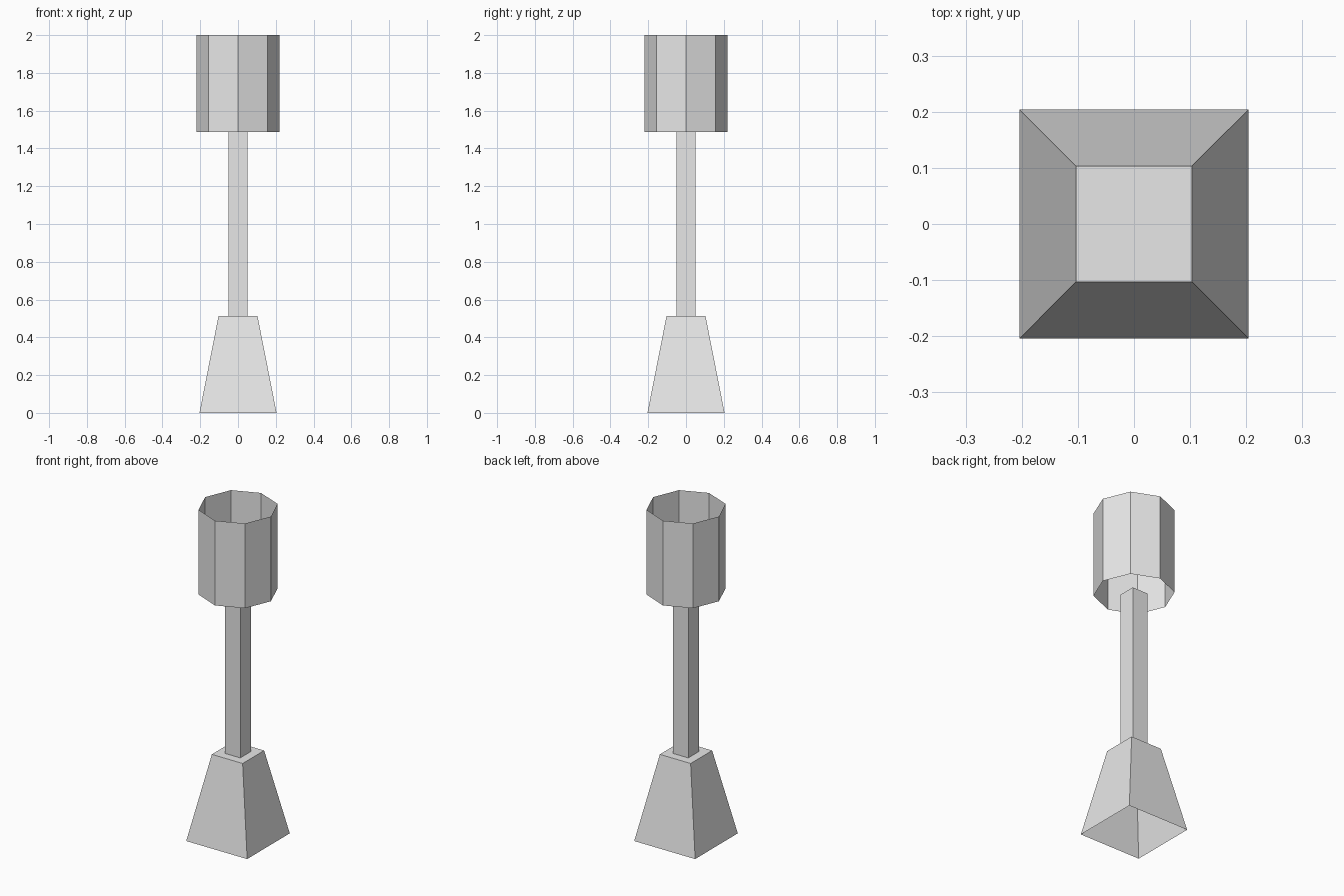
import bpy
import bmesh
from math import cos, sin, pi

default = bpy.data.objects.get("Cube")
if default:
    bpy.data.objects.remove(default, do_unlink=True)

grey = bpy.data.materials.new("light grey")
grey.use_nodes = True
colour = (0.8, 0.8, 0.8, 1)
grey.diffuse_color = colour
grey.node_tree.nodes["Principled BSDF"].inputs["Base Color"].default_value = colour


def open_prism(name, sides, turn, bottom, top, capped=False):
    """Thin-walled prism; bottom and top are (corner radius, height) pairs."""
    bm = bmesh.new()
    rings = []
    for radius, z in (bottom, top):
        angles = [turn + 2 * pi * i / sides for i in range(sides)]
        rings.append([bm.verts.new((radius * cos(a), radius * sin(a), z)) for a in angles])
    low, high = rings
    for i in range(sides):
        j = (i + 1) % sides
        bm.faces.new((low[i], low[j], high[j], high[i]))
    if capped:
        bm.faces.new(high)
    mesh = bpy.data.meshes.new(name)
    bm.to_mesh(mesh)
    bm.free()
    mesh.materials.append(grey)
    obj = bpy.data.objects.new(name, mesh)
    bpy.context.collection.objects.link(obj)
    return obj


ROOT2 = 2 ** 0.5
BASE_TOP = 0.513
SHADE_BOTTOM = 1.487

# Tapered square foot, open underneath
open_prism("base", 4, pi / 4, (0.204 * ROOT2, 0), (0.103 * ROOT2, BASE_TOP), capped=True)
# Square hollow post
open_prism("pole", 4, pi / 4, (0.051 * ROOT2, BASE_TOP), (0.051 * ROOT2, SHADE_BOTTOM))
# Eight-sided shade, open at both ends
open_prism("shade", 8, 0, (0.22, SHADE_BOTTOM), (0.22, 2))
